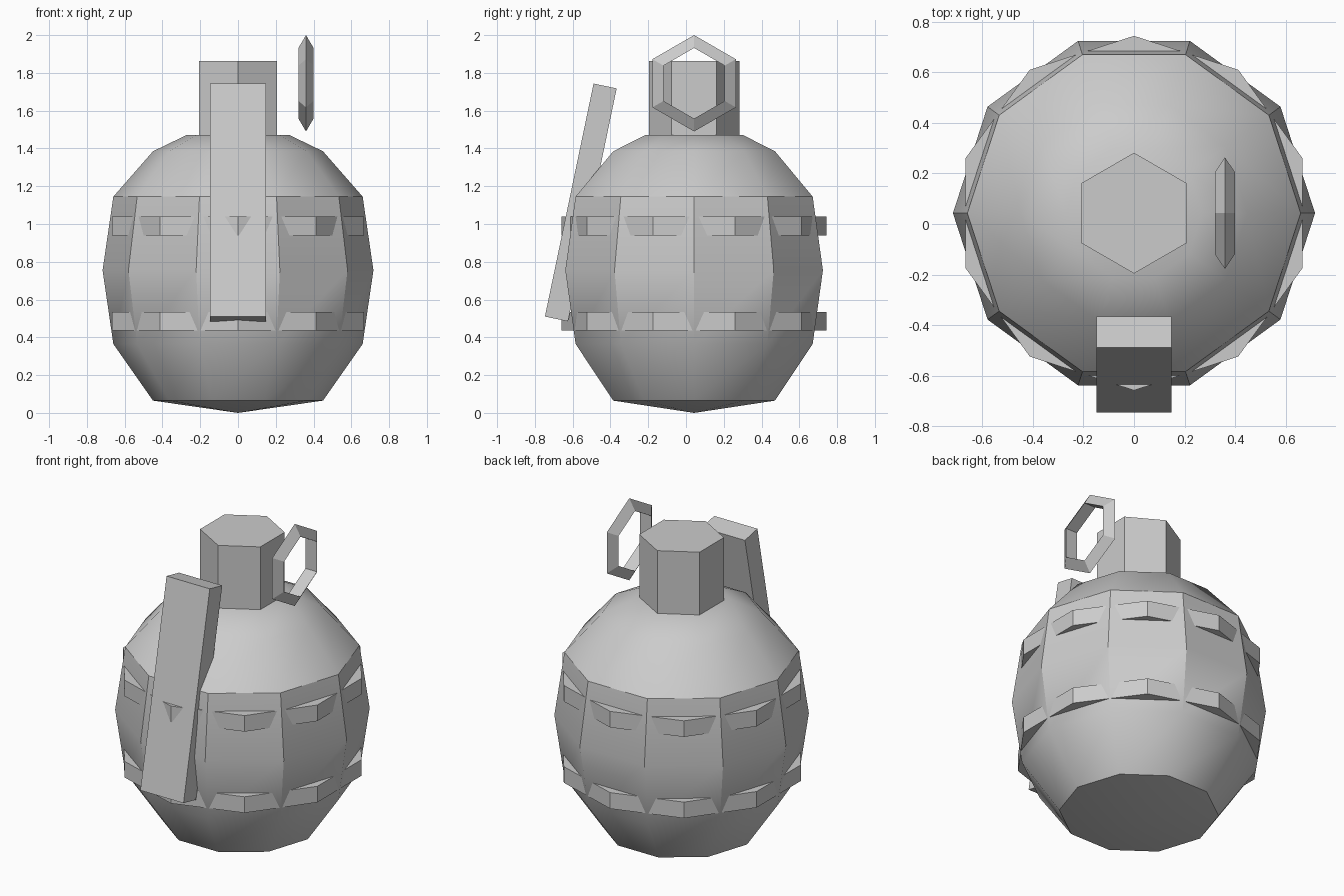
import bpy, bmesh, math
from mathutils import Matrix

if "Cube" in bpy.data.objects:
    bpy.data.objects.remove(bpy.data.objects["Cube"])

CY = 0.043  # centre line of the round parts

metal = bpy.data.materials.new("grey_metal")
metal.diffuse_color = (0.6, 0.6, 0.6, 1)
metal.use_nodes = True
metal.node_tree.nodes["Principled BSDF"].inputs["Base Color"].default_value = metal.diffuse_color


def finish(name, bm, smooth=None):
    bmesh.ops.recalc_face_normals(bm, faces=bm.faces[:])
    mesh = bpy.data.meshes.new(name)
    bm.to_mesh(mesh)
    bm.free()
    mesh.materials.append(metal)
    obj = bpy.data.objects.new(name, mesh)
    bpy.context.collection.objects.link(obj)
    if smooth:
        bpy.ops.object.select_all(action='DESELECT')
        obj.select_set(True)
        bpy.context.view_layer.objects.active = obj
        bpy.ops.object.shade_smooth_by_angle(angle=math.radians(smooth))
    return obj


def prism(name, sides, radius, z0, z1, turn):
    """Upright solid prism with one corner at angle turn."""
    bm = bmesh.new()
    rings = [[bm.verts.new((radius * math.cos(turn + i * math.tau / sides),
                            CY + radius * math.sin(turn + i * math.tau / sides), z))
              for i in range(sides)] for z in (z0, z1)]
    for i in range(sides):
        j = (i + 1) % sides
        bm.faces.new((rings[0][i], rings[0][j], rings[1][j], rings[1][i]))
    bm.faces.new(rings[0])
    bm.faces.new(rings[1])
    return finish(name, bm)


# Ten-sided rounded body, with a shallow point underneath
profile = [(0.45, 0.065), (0.66, 0.365), (0.717, 0.755),
           (0.66, 1.145), (0.45, 1.385), (0.27, 1.472)]
bm = bmesh.new()
rings = [[bm.verts.new((r * math.cos(i * math.tau / 10),
                        CY + r * math.sin(i * math.tau / 10), z))
          for i in range(10)] for r, z in profile]
pole = bm.verts.new((0, CY, 0))
for i in range(10):
    j = (i + 1) % 10
    bm.faces.new((pole, rings[0][j], rings[0][i]))
    for low, high in zip(rings, rings[1:]):
        bm.faces.new((low[i], low[j], high[j], high[i]))
bm.faces.new(rings[-1])
finish("body", bm, 30.5)

# Two bands whose corners stand out between the body corners
prism("lower_band", 10, 0.702, 0.435, 0.535, math.pi / 2)
prism("upper_band", 10, 0.702, 0.94, 1.04, math.pi / 2)

# Hexagonal neck
prism("neck", 6, 0.239, 1.42, 1.862, math.pi / 2)

# Pull ring: six-sided loop with a triangular section
bm = bmesh.new()
section = [(0.255, 0.36), (0.187, 0.40), (0.187, 0.32)]
loops = []
for i in range(6):
    a = math.pi / 2 + i * math.tau / 6
    loops.append([bm.verts.new((x, CY + r * math.cos(a), 1.745 + r * math.sin(a)))
                  for r, x in section])
for i in range(6):
    a, b = loops[i], loops[(i + 1) % 6]
    for k in range(3):
        m = (k + 1) % 3
        bm.faces.new((a[k], a[m], b[m], b[k]))
finish("pull_ring", bm)

# Tilted safety lever on the front
bm = bmesh.new()
bmesh.ops.create_cube(bm, size=1, matrix=Matrix.Translation((0, -0.557, 1.114))
                      @ Matrix.Rotation(math.radians(-11.8), 4, 'X')
                      @ Matrix.Diagonal((0.297, 0.125, 1.26, 1)))
finish("lever", bm)
